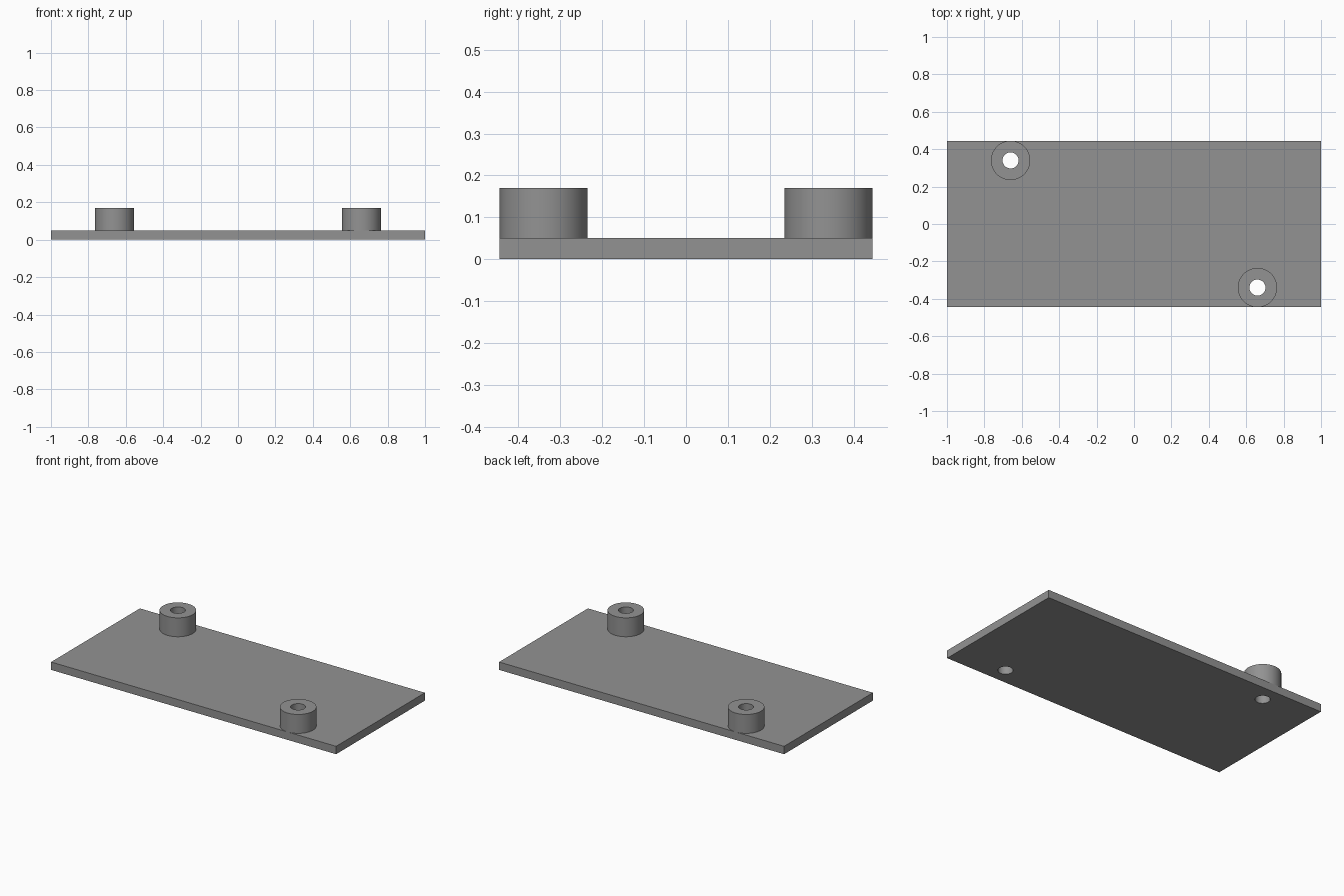
import bpy, bmesh, math
from mathutils import Vector

if "Cube" in bpy.data.objects:
    bpy.data.objects.remove(bpy.data.objects["Cube"])

SEGMENTS = 64
PLATE = (2.0, 0.89, 0.05)
TOP = 0.17
BOSS_R, HOLE_R = 0.105, 0.043
CENTRES = [(-0.66, 0.34), (0.66, -0.34)]

grey = bpy.data.materials.new("mid_grey")
grey.diffuse_color = (0.29, 0.29, 0.29, 1)
grey.use_nodes = True
grey.node_tree.nodes["Principled BSDF"].inputs["Base Color"].default_value = grey.diffuse_color


def make_object(name, bm):
    bmesh.ops.recalc_face_normals(bm, faces=bm.faces)
    mesh = bpy.data.meshes.new(name)
    bm.to_mesh(mesh)
    bm.free()
    mesh.materials.append(grey)
    obj = bpy.data.objects.new(name, mesh)
    bpy.context.collection.objects.link(obj)
    return obj


def activate(obj):
    bpy.ops.object.select_all(action='DESELECT')
    obj.select_set(True)
    bpy.context.view_layer.objects.active = obj


def smooth(obj):
    activate(obj)
    bpy.ops.object.shade_smooth_by_angle(angle=math.radians(30))


# Base plate
bm = bmesh.new()
bmesh.ops.create_cube(bm, size=1)
bmesh.ops.scale(bm, vec=PLATE, verts=bm.verts)
bmesh.ops.translate(bm, vec=(0, 0, PLATE[2] / 2), verts=bm.verts)
plate = make_object("base_plate", bm)

# Screw holes through the plate
for x, y in CENTRES:
    bm = bmesh.new()
    bmesh.ops.create_cone(bm, cap_ends=True, segments=SEGMENTS,
                          radius1=HOLE_R, radius2=HOLE_R, depth=0.3)
    bmesh.ops.translate(bm, vec=(x, y, 0), verts=bm.verts)
    cutter = make_object("hole_cutter", bm)
    cutter.hide_render = True
    mod = plate.modifiers.new("hole", 'BOOLEAN')
    mod.operation, mod.solver, mod.object = 'DIFFERENCE', 'EXACT', cutter
    activate(plate)
    bpy.ops.object.modifier_apply(modifier=mod.name)
    bpy.data.objects.remove(cutter)
smooth(plate)

# Hollow round bosses, turned from a wall profile and open where they meet the plate
profile = [(HOLE_R, PLATE[2]), (HOLE_R, TOP), (BOSS_R, TOP), (BOSS_R, PLATE[2])]
for label, (x, y) in zip(("back_left_boss", "front_right_boss"), CENTRES):
    bm = bmesh.new()
    rings = []
    for r, z in profile:
        rings.append([bm.verts.new((x + r * math.cos(a), y + r * math.sin(a), z))
                      for a in (math.tau * i / SEGMENTS for i in range(SEGMENTS))])
    for low, high in zip(rings, rings[1:]):
        for i in range(SEGMENTS):
            j = (i + 1) % SEGMENTS
            bm.faces.new((low[i], high[i], high[j], low[j]))
    boss = make_object(label, bm)
    # Keep the top rim facing up
    if max(boss.data.polygons, key=lambda p: p.center.z).normal.dot(Vector((0, 0, 1))) < 0:
        boss.data.flip_normals()
    smooth(boss)
